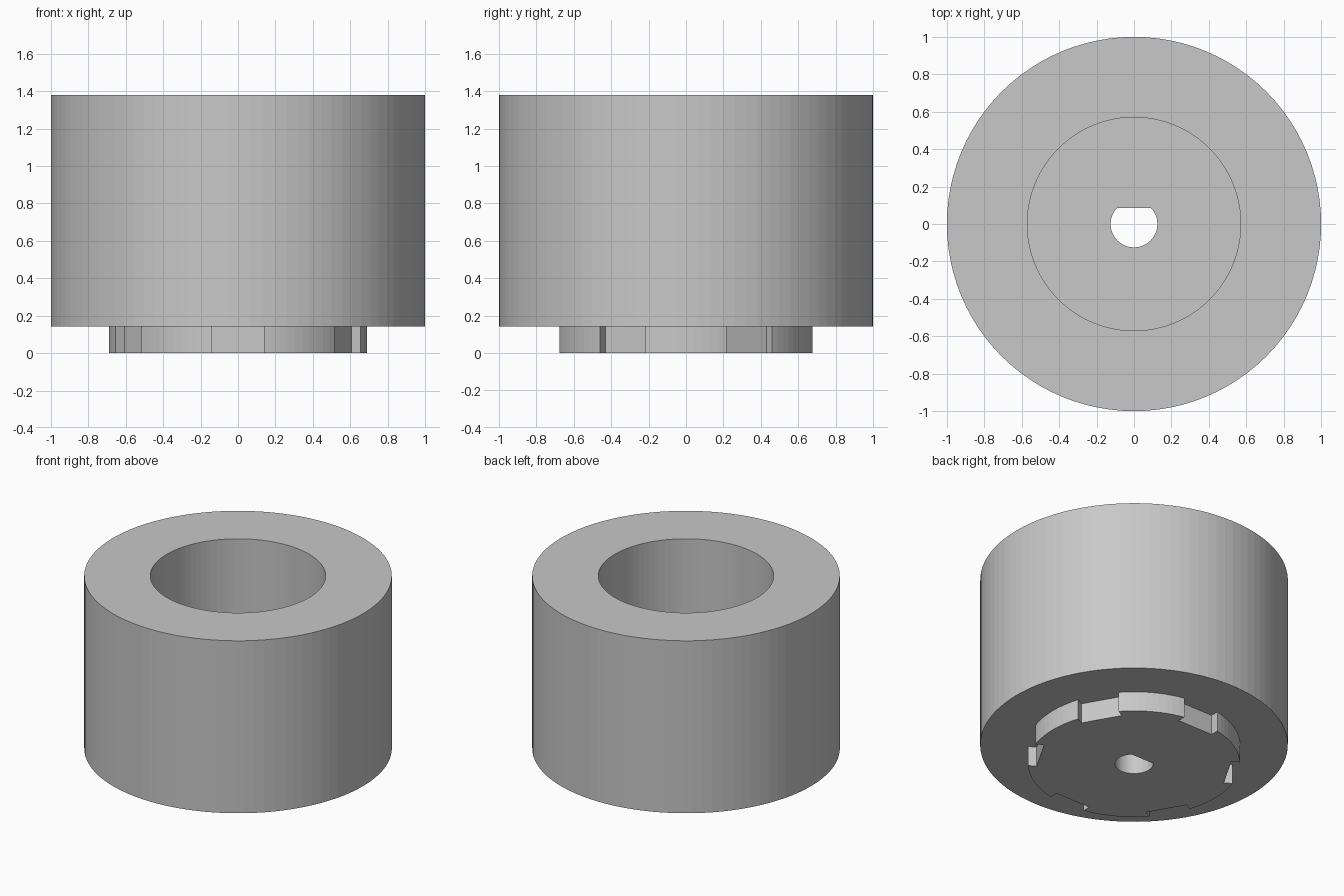
import bpy, bmesh
from math import radians
from mathutils import Matrix

cube = bpy.data.objects.get("Cube")
if cube:
    bpy.data.objects.remove(cube, do_unlink=True)

TOP, RIM, FLOOR = 1.38, 0.143, 0.30          # drum top, drum underside, bore floor
PLATE_R, NOTCH_DEPTH_R, NOTCH_HALF = 0.69, 0.618, 0.14

grey = bpy.data.materials.new("light grey")
grey.use_nodes = True
colour = (0.58, 0.58, 0.58, 1)
grey.diffuse_color = colour
grey.node_tree.nodes["Principled BSDF"].inputs["Base Color"].default_value = colour


def make_object(name, bm):
    bmesh.ops.recalc_face_normals(bm, faces=bm.faces)
    mesh = bpy.data.meshes.new(name)
    bm.to_mesh(mesh)
    bm.free()
    mesh.materials.append(grey)
    obj = bpy.data.objects.new(name, mesh)
    bpy.context.collection.objects.link(obj)
    return obj


def cylinder(radius, low, high, segments):
    bm = bmesh.new()
    bmesh.ops.create_cone(bm, cap_ends=True, segments=segments, radius1=radius,
                          radius2=radius, depth=high - low,
                          matrix=Matrix.Translation((0, 0, (low + high) / 2)))
    return bm


def cut(target, cutter):
    mod = target.modifiers.new(cutter.name, "BOOLEAN")
    mod.operation = "DIFFERENCE"
    mod.solver = "EXACT"
    mod.object = cutter
    cutter.hide_render = True
    bpy.context.view_layer.objects.active = target
    bpy.ops.object.modifier_apply(modifier=mod.name)


# Main parts
drum = make_object("drum", cylinder(1, RIM, TOP, 96))
plate = make_object("notched_drive_plate", cylinder(PLATE_R, 0, RIM, 96))

# Wide bore, open at the top
bore = make_object("bore_cutter", cylinder(0.57, FLOOR, TOP + 0.2, 96))
cut(drum, bore)

# D-shaped shaft hole through the floor and the plate, flat side to the back
bm = cylinder(0.125, -0.2, FLOOR + 0.2, 48)
bmesh.ops.bisect_plane(bm, geom=bm.verts[:] + bm.edges[:] + bm.faces[:],
                       plane_co=(0, 0.085, 0), plane_no=(0, 1, 0), clear_outer=True)
bmesh.ops.holes_fill(bm, edges=[e for e in bm.edges if e.is_boundary])
shaft_hole = make_object("shaft_hole_cutter", bm)
cut(drum, shaft_hole)
cut(plate, shaft_hole)

# Six square notches around the plate edge
bm = bmesh.new()
for i in range(6):
    place = (Matrix.Rotation(radians(30 + 60 * i), 4, "Z")
             @ Matrix.Translation((NOTCH_DEPTH_R + 0.1, 0, RIM / 2))
             @ Matrix.Diagonal((0.2, 2 * NOTCH_HALF, 0.5, 1)))
    bmesh.ops.create_cube(bm, size=1, matrix=place)
notches = make_object("notch_cutter", bm)
cut(plate, notches)

for helper in (bore, shaft_hole, notches):
    bpy.data.objects.remove(helper, do_unlink=True)
